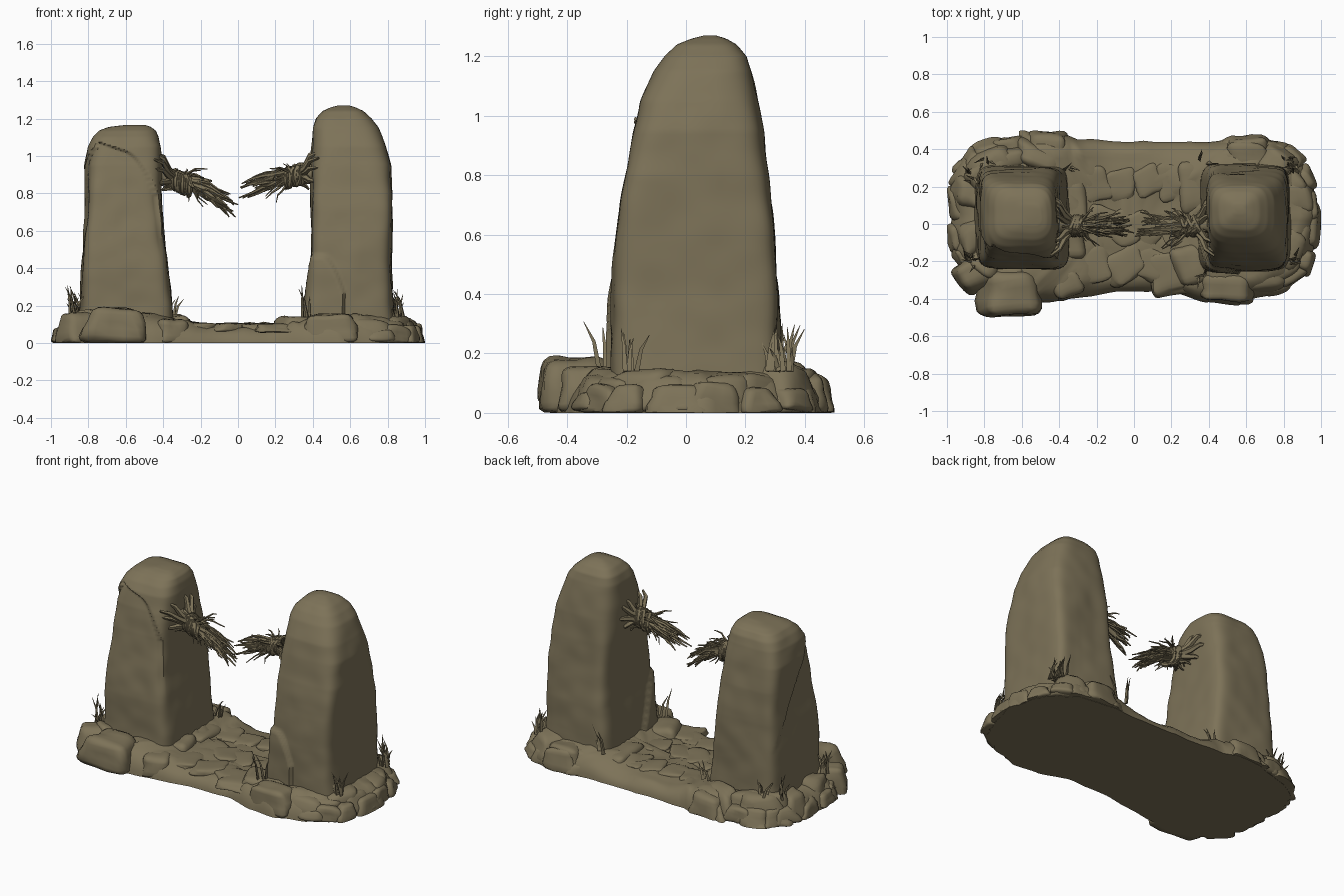
import bpy, bmesh, math, random
from mathutils import Vector, noise

if "Cube" in bpy.data.objects:
    bpy.data.objects.remove(bpy.data.objects["Cube"])

random.seed(11)
stone = bpy.data.materials.new("weathered olive stone")
stone.diffuse_color = (0.205, 0.17, 0.098, 1)
stone.use_nodes = True
stone.node_tree.nodes["Principled BSDF"].inputs["Base Color"].default_value = stone.diffuse_color


def finish(name, bm, angle=40):
    bmesh.ops.recalc_face_normals(bm, faces=bm.faces)
    me = bpy.data.meshes.new(name)
    bm.to_mesh(me)
    bm.free()
    ob = bpy.data.objects.new(name, me)
    bpy.context.collection.objects.link(ob)
    me.materials.append(stone)
    bpy.ops.object.select_all(action='DESELECT')
    ob.select_set(True)
    bpy.context.view_layer.objects.active = ob
    bpy.ops.object.shade_smooth_by_angle(angle=math.radians(angle))
    return ob


def skin(bm, rings):
    loops = [[bm.verts.new(p) for p in ring] for ring in rings]
    n = len(loops[0])
    for a, b in zip(loops, loops[1:]):
        for i in range(n):
            bm.faces.new((a[i], a[(i + 1) % n], b[(i + 1) % n], b[i]))
    bm.faces.new(loops[0][::-1])
    bm.faces.new(loops[-1])


def smooth(t):
    t = max(0, min(1, t))
    return t * t * (3 - 2 * t)


# --- standing stones: lofted rounded boxes; keys are (z, x0, x1, y0, y1)
def pillar(name, keys, detail):
    bm, rings, N, M = bmesh.new(), [], 128, 110
    zs = [keys[0][0] + (keys[-1][0] - keys[0][0]) * (1 - (1 - k / M) ** 1.3) for k in range(M + 1)]
    for z in zs:
        j = max(i for i in range(len(keys) - 1) if keys[i][0] <= z + 1e-6)
        a, b = keys[j], keys[j + 1]
        t = (z - a[0]) / (b[0] - a[0])
        x0, x1, y0, y1 = (a[i] + (b[i] - a[i]) * t for i in range(1, 5))
        e = 7.5 - 4 * smooth((z - 0.6) / 0.6)
        ring = []
        for i in range(N):
            an = 2 * math.pi * i / N
            c, s = math.cos(an), math.sin(an)
            r = (abs(c) ** e + abs(s) ** e) ** (-1 / e)
            p = Vector(((x0 + x1) / 2 + (x1 - x0) / 2 * c * r, (y0 + y1) / 2 + (y1 - y0) / 2 * s * r, z))
            q = Vector((p.x, p.y, p.z * .6))
            d = 0.014 * noise.noise(q * 4) + 0.005 * noise.noise(p * 9) + detail(p, c, s)
            ring.append(p + Vector((c, s, 0)) * d)
        rings.append(ring)
    skin(bm, rings)
    return finish(name, bm, 50)


def left_crack(p, c, s):
    # split shoulder: the front outer wedge below the slanting line is set back
    if s < 0 and abs(s) > abs(c):
        u = p.x + 0.6
        line = 1.03 - 0.33 * u - 6 * max(0, u) ** 2
    elif c < 0 and abs(c) >= abs(s):
        line = 0.85 - 1.55 * p.y
    else:
        return 0
    return -0.02 * smooth((line - p.z) / 0.014) * smooth((p.z - 0.35) / 0.4)


def right_spall(p, c, s):
    # a lump standing proud at the foot of the front inner corner
    line = 0.48 - 14 * max(0, p.x - 0.45) ** 2 - 2.5 * max(0, p.y + 0.2)
    if p.y > 0.0 or p.x > 0.57:
        return 0
    return 0.02 * smooth((line - p.z) / 0.03)


pillar("left_standing_stone", [
    (0.03, -.86, -.345, -.25, .32), (0.2, -.84, -.355, -.245, .31), (0.4, -.835, -.375, -.24, .305),
    (0.6, -.83, -.395, -.225, .295), (0.8, -.825, -.41, -.205, .275), (0.95, -.82, -.415, -.18, .25),
    (1.05, -.795, -.42, -.15, .23), (1.1, -.77, -.43, -.12, .215), (1.135, -.74, -.445, -.08, .19),
    (1.155, -.69, -.47, -.04, .15), (1.166, -.60, -.50, 0, .1)], left_crack)
pillar("right_standing_stone", [
    (0.03, .345, .84, -.25, .325), (0.2, .36, .83, -.25, .315), (0.4, .385, .82, -.245, .31),
    (0.6, .39, .82, -.23, .295), (0.8, .39, .82, -.205, .275), (0.95, .395, .81, -.175, .255),
    (1.05, .40, .785, -.15, .235), (1.15, .405, .75, -.105, .215), (1.2, .42, .715, -.07, .2),
    (1.24, .455, .67, -.03, .165), (1.26, .50, .625, .02, .13), (1.27, .54, .59, .06, .1)], right_spall)

# --- ground mound: outline shrunk towards a spine, raised at both ends
outline = [(-.99, .1), (-.97, -.18), (-.85, -.37), (-.68, -.46), (-.55, -.43), (-.4, -.41), (-.1, -.365),
           (.2, -.36), (.38, -.42), (.55, -.43), (.75, -.37), (.9, -.27), (.97, -.1), (.99, .1), (.92, .31),
           (.75, .42), (.55, .45), (.35, .44), (0, .44), (-.3, .45), (-.4, .49), (-.55, .48), (-.8, .4), (-.94, .31)]
edge = []
for i, p in enumerate(outline):
    q = outline[(i + 1) % len(outline)]
    edge += [Vector(p).lerp(Vector(q), k / 7) for k in range(7)]
bm, rings = bmesh.new(), []
for s, h in [(1, 0), (.99, .2), (.965, .45), (.925, .65), (.88, .8), (.83, .9), (.77, .96), (.7, 1), (.6, 1.03),
             (.5, 1.04), (.4, 1.06), (.3, 1.06), (.2, 1.06), (.05, 1.06)]:
    ring = []
    for p in edge:
        x = p.x * (0.35 + 0.65 * s)
        y = 0.04 + (p.y - 0.04) * s
        n = 0.7 * noise.noise(Vector((x * 6, y * 6, 1))) + .7 * abs(noise.noise(Vector((x * 12, y * 12, 3))))
        top = 0.083 + 0.06 * smooth((abs(x) - 0.15) / 0.35) + 0.035 * n
        w = 1 + (0.025 * noise.noise(Vector((p.x * 10, p.y * 10, 4))) if s > .8 else 0)
        ring.append((max(-1, min(1, x * w)), y * w, h * top))
    rings.append(ring)
skin(bm, rings)
finish("ground_mound", bm, 60)


# --- boulders: jittered boxes, wider at the foot, rounded and roughened
def rock(bm, centre, size, turn=0.0, top=0.74, jit=0.16):
    tmp = bmesh.new()
    bmesh.ops.create_cube(tmp, size=1)
    for v in tmp.verts:
        v.co += Vector([random.uniform(-jit, jit) for _ in range(3)])
        v.co.xy *= top if v.co.z > 0 else 1.1
    bmesh.ops.bevel(tmp, geom=tmp.edges[:], offset=0.2, segments=3, profile=0.5, affect='EDGES')
    bmesh.ops.subdivide_edges(tmp, edges=[e for e in tmp.edges if e.calc_length() > .3], cuts=2, use_grid_fill=True)
    ca, sa = math.cos(turn), math.sin(turn)
    seed = Vector([random.uniform(0, 50) for _ in range(3)])
    for v in tmp.verts:
        v.co *= 1 + .18 * noise.noise(v.co * 2.2 + seed)
        x, y, z = (v.co[i] * size[i] for i in range(3))
        v.co = Vector((max(-1, min(1, centre[0] + x * ca - y * sa)),
                       max(-.5, min(.5, centre[1] + x * sa + y * ca)), max(0.002, centre[2] + z)))
    me = bpy.data.meshes.new("tmp")
    tmp.to_mesh(me)
    tmp.free()
    bm.from_mesh(me)
    bpy.data.meshes.remove(me)


bm = bmesh.new()
for side in (-1, 1):
    # inner tall ring and outer low ring around each stone's outer half
    for rx, ry, h, count, w in ((.265, .31, .165, 10, .19), (.33, .365, .10, 12, .14)):
        for k in range(count):
            an = math.radians(-105 + 210 * (k + random.uniform(-.3, .3)) / (count - 1))
            x = 0.6 + rx * math.copysign(abs(math.cos(an)) ** .75, math.cos(an))
            y = 0.04 + ry * math.copysign(abs(math.sin(an)) ** .75, math.sin(an))
            hh = h * random.uniform(.75, 1.1)
            rock(bm, (side * x, y, hh * .46), (w * random.uniform(.75, 1.05), w * random.uniform(.9, 1.6), hh),
                 an if side > 0 else math.pi - an, .7)
finish("edge_rocks", bm, 60)

bm = bmesh.new()
for c, s, t in [((-.66, -.365, .09), (.30, .25, .2), .05), ((.5, -.34, .07), (.28, .17, .15), -.1),
                ((-.46, .41, .06), (.22, .17, .14), 0), ((.3, -.22, .07), (.2, .24, .14), .3),
                ((.62, .40, .06), (.2, .14, .14), .1), ((-.36, -.31, .06), (.18, .17, .14), .4),
                ((-.32, .12, .07), (.14, .3, .13), 0), ((.31, .2, .07), (.16, .28, .12), .1),
                ((-.33, -.1, .07), (.14, .2, .15), .2), ((-.85, -.27, .07), (.2, .16, .17), .5)]:
    rock(bm, c, s, t, .84, .09)
finish("large_rocks", bm, 60)

# --- flat paving stones sunk between the standing stones
bm = bmesh.new()
for k in range(12):
    x, y = -.2 + .135 * (k % 4), -.24 + .22 * (k // 4)
    rock(bm, (x + random.uniform(-.03, .03), y + random.uniform(-.03, .03), .08),
         (random.uniform(.15, .22), random.uniform(.16, .24), .05), random.uniform(-.6, .6), .85)
finish("paving_stones", bm, 60)


# --- tapered tubes for rope fibres and grass
def strand(bm, pts, r0, r1, sides=5):
    pts = [Vector(p) for p in pts]
    rings, n = [], len(pts) - 1
    for i, p in enumerate(pts):
        d = (pts[min(i + 1, n)] - pts[max(i - 1, 0)]).normalized()
        u = d.cross(Vector((.13, .9, .4))).normalized()
        v = d.cross(u)
        r = r0 + (r1 - r0) * (i / n) ** 1.5
        rings.append([p + r * (math.cos(a) * u + math.sin(a) * v)
                      for a in (2 * math.pi * k / sides for k in range(sides))])
    skin(bm, rings)


def fray(bm, start, end, count, spread, r, sag=0.0):
    start, end = Vector(start), Vector(end)
    for _ in range(count):
        a = random.uniform(0, 2 * math.pi)
        off = Vector((0, math.cos(a), math.sin(a)))
        reach = random.uniform(.5, 1.03)
        w = spread * random.uniform(.1, 1)
        pts = []
        for t in (0, .2, .4, .6, .8, 1):
            wob = Vector([random.uniform(-.011, .011) for _ in range(3)]) * t
            arch = Vector((0, 0, sag * math.sin(math.pi * t * reach)))
            pts.append(start.lerp(end, t * reach) + off * (.025 + w * t ** 1.4) + wob + arch)
        strand(bm, pts, r * random.uniform(.7, 1.2), r * .25)


def rope(name, knot, tip, wall, sag):
    bm = bmesh.new()
    k, t, w = Vector(knot), Vector(tip), Vector(wall)
    up = Vector((0, 0, sag))
    strand(bm, [w, k.lerp(w, .4), k, k.lerp(t, .3) + up * .7, k.lerp(t, .65) + up * .8], .048, .02, 10)
    for _ in range(9):  # lumpy binding wraps around the knot
        c = k.lerp(t, random.uniform(-.1, .16))
        tilt = random.uniform(-.025, .025)
        loop = [c + Vector((tilt * math.cos(a), .05 * math.cos(a), .052 * math.sin(a)))
                for a in (2 * math.pi * i / 14 for i in range(15))]
        strand(bm, loop, .013, .012)
    fray(bm, k, t, 24, .045, .014, sag)
    fray(bm, k.lerp(t, .35) + up * .6, t, 12, .04, .014)
    fray(bm, k, k.lerp(t, .55) + up * .5, 20, .11, .01, sag)
    fray(bm, k, k.lerp(t, .25) + up * .5, 10, .08, .008)
    fray(bm, k, w, 12, .08, .015)
    # roots clutching the stone
    sg = 1 if w.x > k.x else -1
    for dy, dz in ((-.17, .08), (-.15, .03), (-.1, .11), (.12, .1), (.15, .02), (-.13, -.05), (.05, .12), (.1, -.06)):
        strand(bm, [k, k.lerp(w, .6) + Vector((0, dy * .45, dz * .4)), w + Vector((-sg * .015, dy * .8, dz * .8)),
                    w + Vector((sg * .03, dy, dz))], .02, .007)
    finish(name, bm, 50)


rope("left_rope_end", (-.31, -.01, .86), (-.015, -.01, .715), (-.415, 0, .9), .035)
rope("right_rope_end", (.31, -.01, .895), (.015, -.01, .81), (.4, 0, .91), .015)

# --- grass tufts at the feet of the stones
bm = bmesh.new()
for x, y, n in [(.86, -.18, 7), (.85, .29, 8), (.82, .34, 5), (-.87, -.19, 8), (-.86, .25, 6), (-.8, .33, 4),
                (.37, -.28, 3), (.38, .35, 4), (-.35, .3, 3)]:
    for _ in range(n):
        a = random.uniform(0, 2 * math.pi)
        h, o = random.uniform(.07, .17), random.uniform(.02, .065)
        b = Vector((x + random.uniform(-.03, .03), y + random.uniform(-.03, .03), .14))
        d = Vector((math.cos(a), math.sin(a), 0))
        strand(bm, [b, b + d * o * .35 + Vector((0, 0, h * .6)), b + d * o + Vector((0, 0, h))], .01, .001, 3)
finish("grass_tufts", bm, 30)
